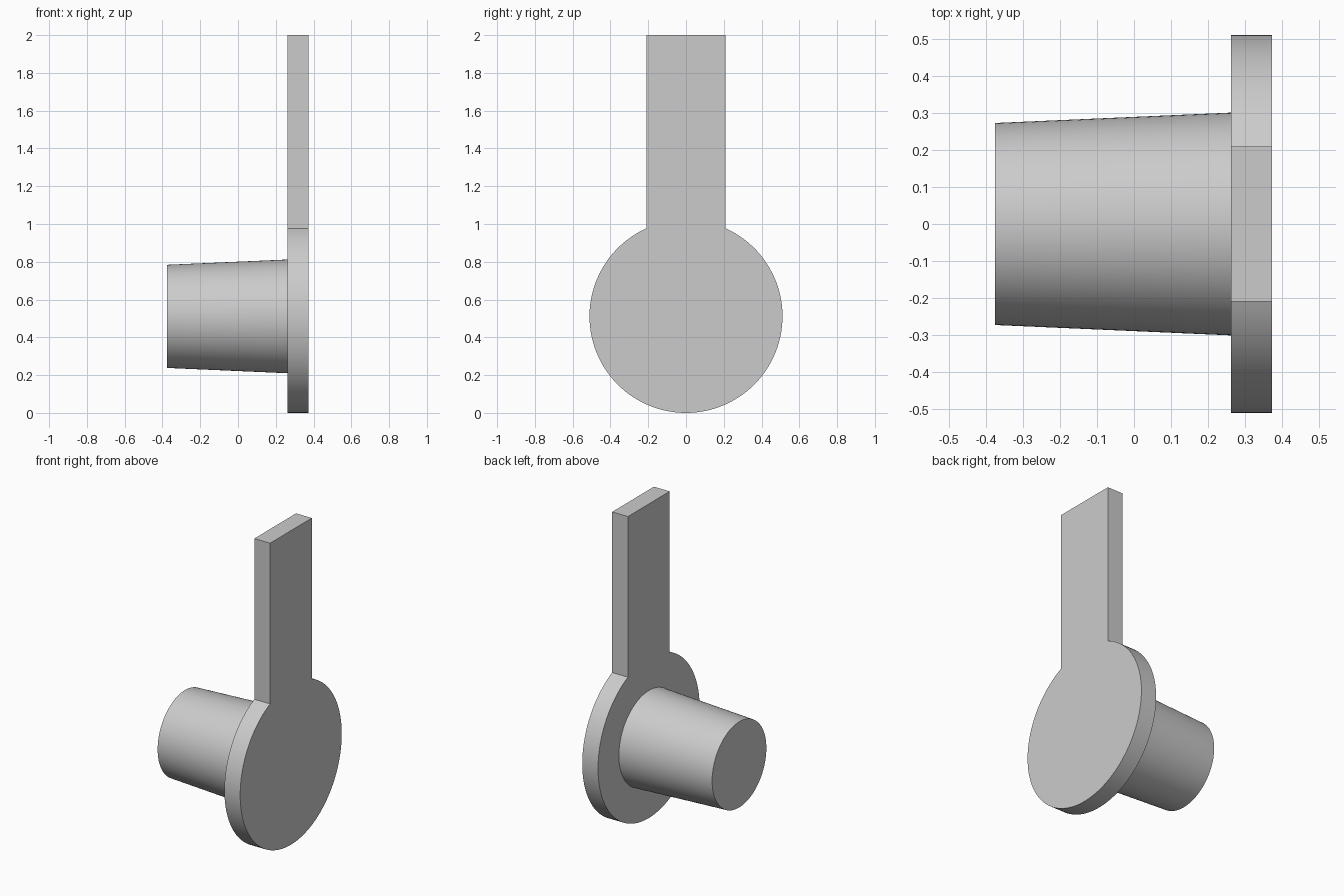
import bpy, bmesh, math
from mathutils import Matrix

cube = bpy.data.objects.get("Cube")
if cube:
    bpy.data.objects.remove(cube, do_unlink=True)

RADIUS = 0.511         # disc radius, also its centre height
HALF_WIDTH = 0.21      # half the handle width
TOP = 2.0
BACK, FACE, END = 0.262, 0.373, -0.375   # x of plate sides and plug end

grey = bpy.data.materials.new("light_grey")
grey.use_nodes = True
color = (0.6, 0.6, 0.6, 1)
grey.diffuse_color = color
grey.node_tree.nodes["Principled BSDF"].inputs["Base Color"].default_value = color


def finish(name, bm):
    """Turn a bmesh into a smooth-shaded object with sharp edges kept."""
    bmesh.ops.recalc_face_normals(bm, faces=bm.faces)
    mesh = bpy.data.meshes.new(name)
    bm.to_mesh(mesh)
    bm.free()
    mesh.materials.append(grey)
    obj = bpy.data.objects.new(name, mesh)
    bpy.context.collection.objects.link(obj)
    bpy.ops.object.select_all(action='DESELECT')
    obj.select_set(True)
    bpy.context.view_layer.objects.active = obj
    bpy.ops.object.shade_smooth_by_angle(angle=math.radians(30))
    return obj


# Plate: disc and straight handle as one extruded keyhole outline
bm = bmesh.new()
start = math.asin(HALF_WIDTH / RADIUS)
steps = 96
outline = [(HALF_WIDTH, TOP)]
for i in range(steps + 1):
    a = start + (2 * math.pi - 2 * start) * i / steps
    outline.append((RADIUS * math.sin(a), RADIUS + RADIUS * math.cos(a)))
outline.append((-HALF_WIDTH, TOP))
face = bm.faces.new([bm.verts.new((BACK, y, z)) for y, z in outline])
result = bmesh.ops.extrude_face_region(bm, geom=[face], use_keep_orig=True)
moved = [v for v in result["geom"] if isinstance(v, bmesh.types.BMVert)]
bmesh.ops.translate(bm, verts=moved, vec=(FACE - BACK, 0, 0))
finish("handle_plate", bm)

# Plug: solid cylinder tapering away from the plate
bm = bmesh.new()
place = Matrix.Translation(((BACK + END) / 2, 0, RADIUS)) @ Matrix.Rotation(math.pi / 2, 4, 'Y')
bmesh.ops.create_cone(bm, cap_ends=True, segments=96, radius1=0.273, radius2=0.301,
                      depth=BACK - END, matrix=place)
finish("tapered_plug", bm)
